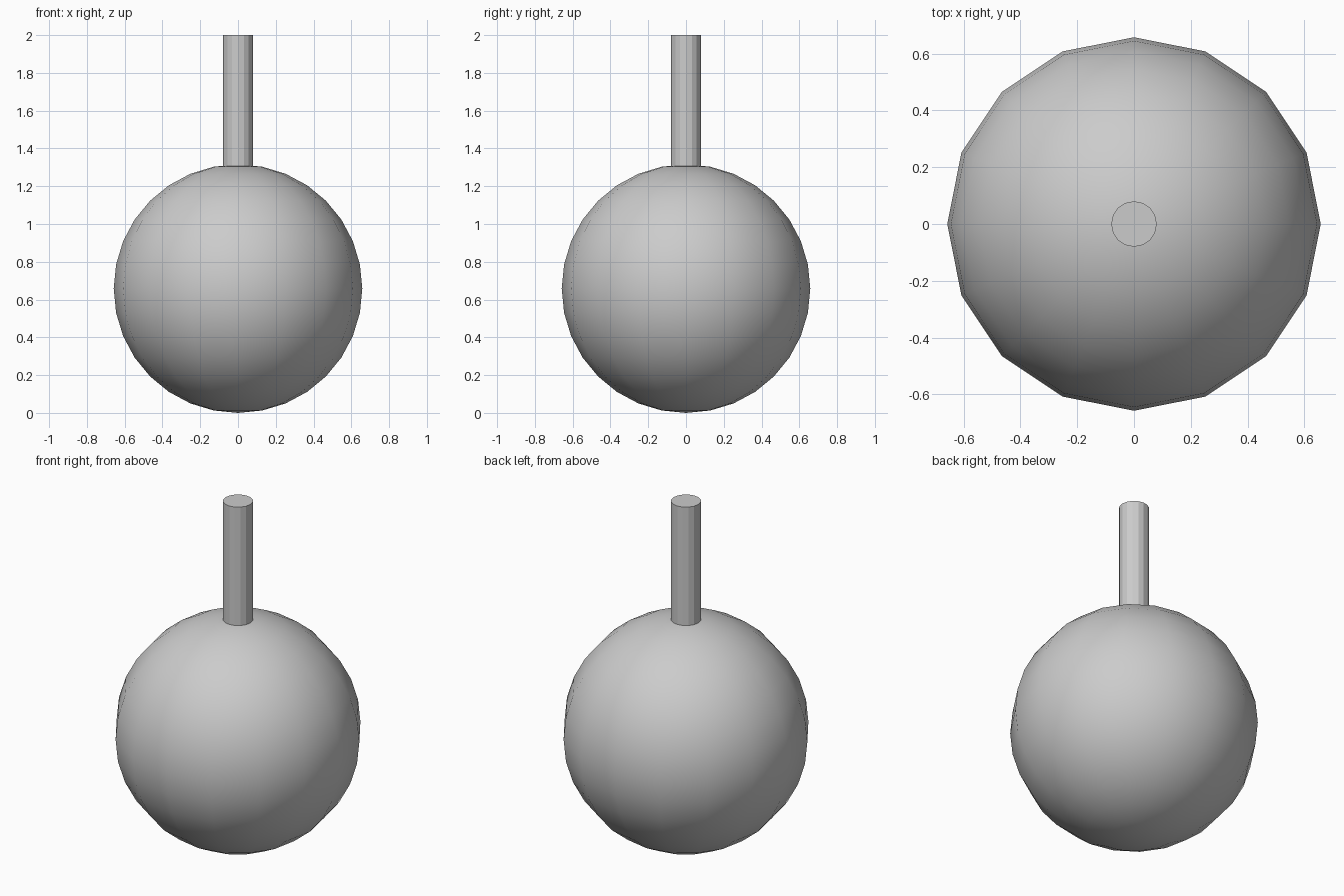
import bpy
import math

if "Cube" in bpy.data.objects:
    bpy.data.objects.remove(bpy.data.objects["Cube"])

R = 0.658

# round body: 16 x 16 sphere, smooth shaded, resting on the ground
bpy.ops.mesh.primitive_uv_sphere_add(segments=16, ring_count=16, radius=R, location=(0, 0, R))
body = bpy.context.object
body.name = "round_body"
bpy.ops.object.shade_smooth()

# upright stem on top, sunk slightly into the body
bottom, top = 1.27, 2.0
bpy.ops.mesh.primitive_cylinder_add(vertices=16, radius=0.08, depth=top - bottom,
                                    location=(0, 0, (top + bottom) / 2))
stem = bpy.context.object
stem.name = "stem"
bpy.ops.object.shade_smooth_by_angle(angle=math.radians(20))
